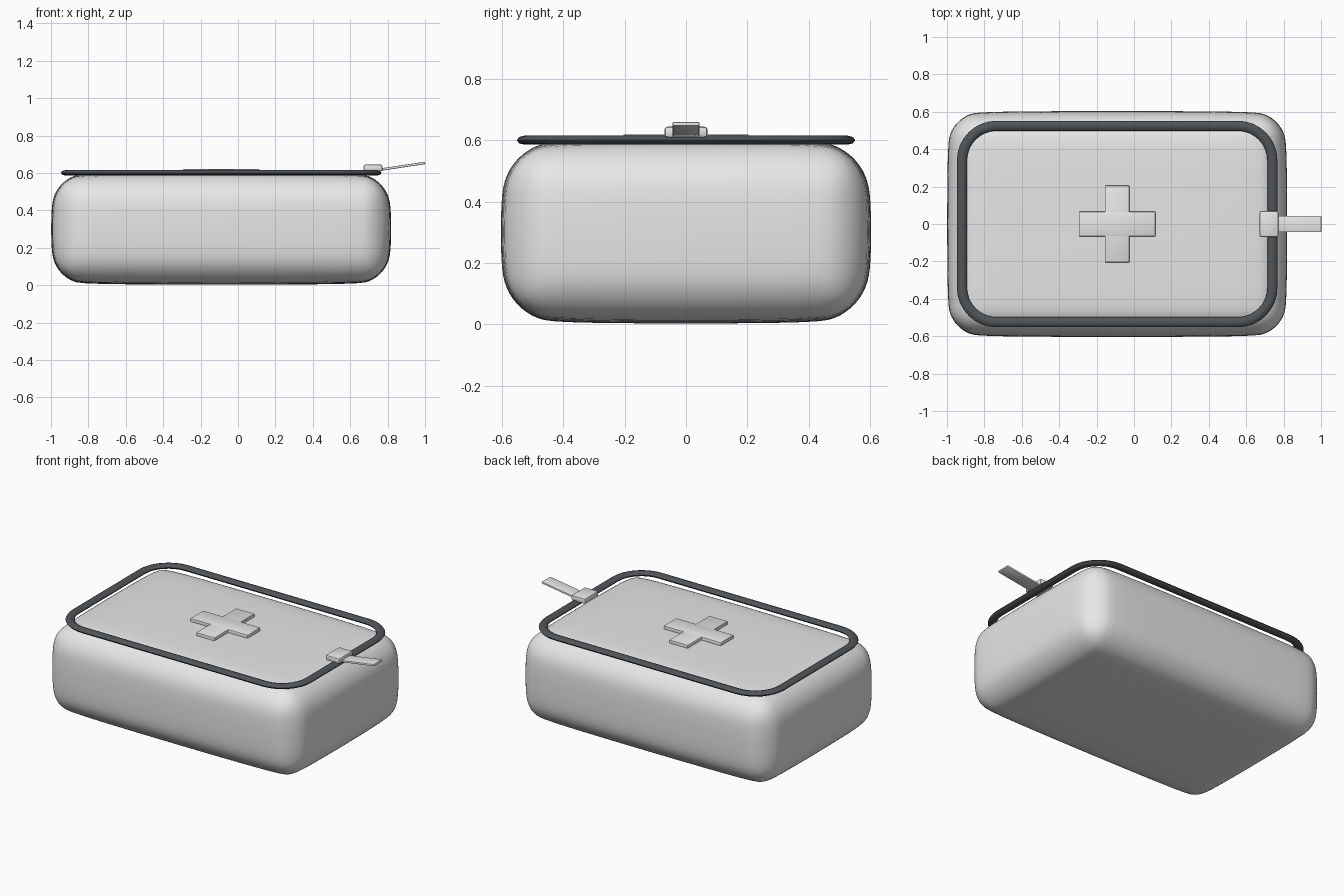
import bpy, bmesh, math
from mathutils import Matrix, Vector

if "Cube" in bpy.data.objects:
    bpy.data.objects.remove(bpy.data.objects["Cube"])

CX = -0.09  # centre of the case body along x


def material(name, rgb):
    m = bpy.data.materials.new(name)
    m.diffuse_color = (*rgb, 1)
    m.use_nodes = True
    m.node_tree.nodes["Principled BSDF"].inputs["Base Color"].default_value = m.diffuse_color
    return m


light = material("light grey", (0.8, 0.8, 0.8))
dark = material("dark slate", (0.08, 0.09, 0.1))


def finish(bm, name, mat, angle=40):
    bmesh.ops.recalc_face_normals(bm, faces=bm.faces)
    me = bpy.data.meshes.new(name)
    bm.to_mesh(me)
    bm.free()
    ob = bpy.data.objects.new(name, me)
    bpy.context.collection.objects.link(ob)
    me.materials.append(mat)
    bpy.ops.object.select_all(action='DESELECT')
    ob.select_set(True)
    bpy.context.view_layer.objects.active = ob
    bpy.ops.object.shade_smooth_by_angle(angle=math.radians(angle))
    return ob


def box(name, size, loc, mat, bevel, segments=2, tilt=0):
    bm = bmesh.new()
    bmesh.ops.create_cube(bm, size=1)
    bmesh.ops.scale(bm, vec=size, verts=bm.verts)
    bmesh.ops.bevel(bm, geom=bm.edges[:], offset=bevel, segments=segments,
                    profile=0.5, affect='EDGES')
    bmesh.ops.transform(bm, verts=bm.verts,
                        matrix=Matrix.Translation(loc) @ Matrix.Rotation(tilt, 4, 'Y'))
    return finish(bm, name, mat)


# Soft case body: bevelled box, subdivided so the panels bulge slightly
body = box("case_body", (1.82, 1.21, 0.6), (CX, 0, 0.302), light, 0.19, 4)
body.modifiers.new("soften", 'SUBSURF').levels = 2

# Zip running round the lid: flattened tube along a rounded rectangle
bm = bmesh.new()
hx, hy, r, arc, sides = 0.83, 0.525, 0.185, 8, 8
rings = []
for q, (sx, sy) in enumerate([(1, 1), (-1, 1), (-1, -1), (1, -1)]):
    for i in range(arc + 1):
        a = math.pi / 2 * (q + i / arc)
        d = Vector((math.cos(a), math.sin(a), 0))
        c = Vector((CX + sx * (hx - r), sy * (hy - r), 0.601))
        ring = []
        for k in range(sides):
            t = 2 * math.pi * k / sides
            p = c + d * (r + 0.027 * math.cos(t))
            p.z += 0.015 * math.sin(t)
            ring.append(bm.verts.new(p))
        rings.append(ring)
for i, ra in enumerate(rings):
    rb = rings[(i + 1) % len(rings)]
    for k in range(sides):
        n = (k + 1) % sides
        bm.faces.new((ra[k], rb[k], rb[n], ra[n]))
finish(bm, "zip_ring", dark, 60)

# Raised cross on the lid
box("cross_bar_wide", (0.41, 0.132, 0.03), (CX, 0, 0.606), light, 0.005)
box("cross_bar_tall", (0.132, 0.41, 0.03), (CX, 0, 0.605), light, 0.005)

# Zip slider and its tilted pull tab
box("zip_slider", (0.1, 0.14, 0.036), (0.722, 0, 0.627), light, 0.01)
box("zip_pull_tab", (0.245, 0.088, 0.013), (0.88, 0, 0.636), light, 0.004,
    tilt=-math.radians(8.5))
